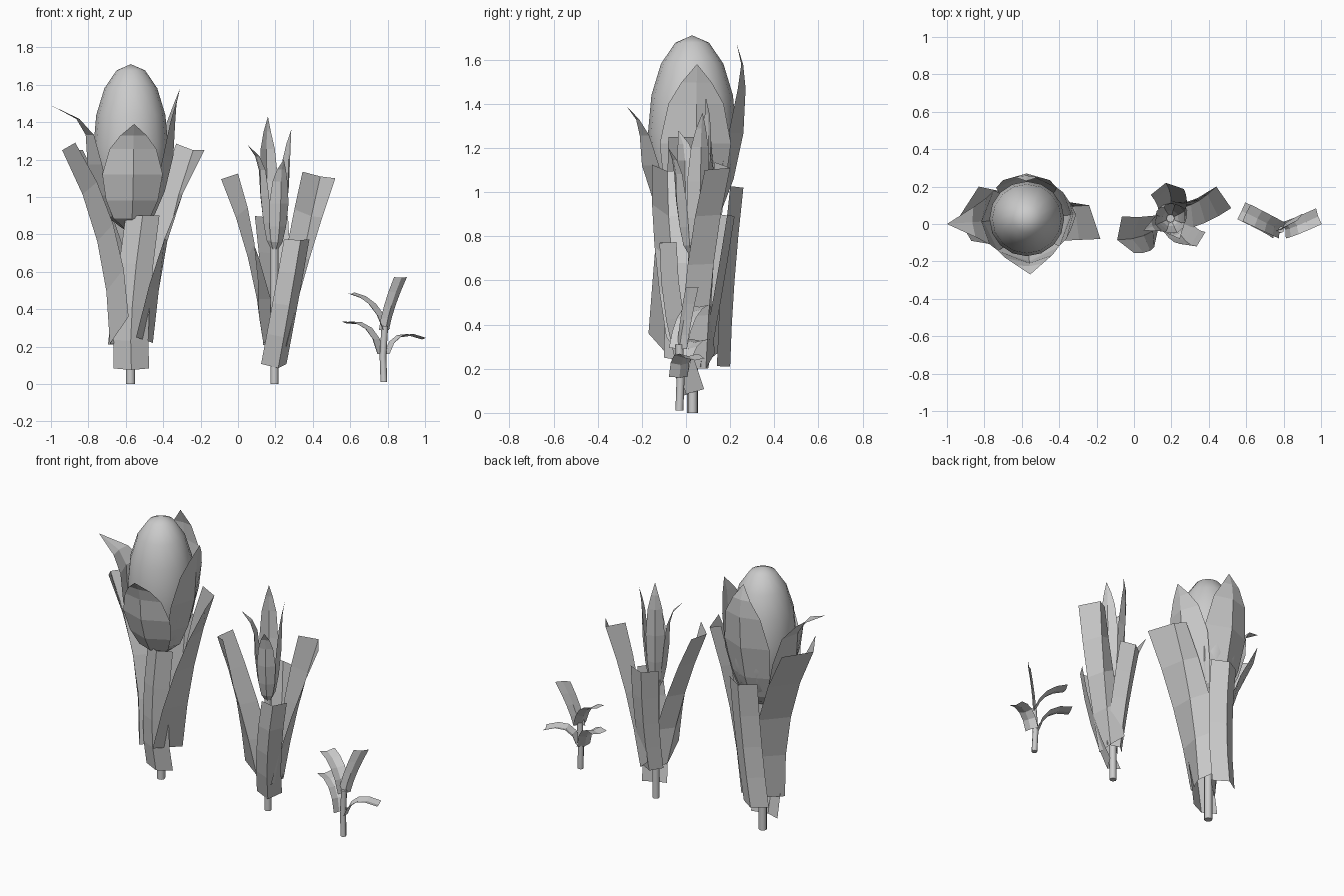
import bpy
import bmesh
from math import sin, cos, radians, atan2, hypot
from mathutils import Vector

cube = bpy.data.objects.get("Cube")
if cube:
    bpy.data.objects.remove(cube, do_unlink=True)

grey = bpy.data.materials.new("plain grey")
grey.use_nodes = True
grey.diffuse_color = (0.6, 0.6, 0.6, 1)
grey.node_tree.nodes["Principled BSDF"].inputs["Base Color"].default_value = (0.6, 0.6, 0.6, 1)


def finish(name, bm, smooth=False):
    mesh = bpy.data.meshes.new(name)
    bm.to_mesh(mesh)
    bm.free()
    for p in mesh.polygons:
        p.use_smooth = smooth
    mesh.materials.append(grey)
    obj = bpy.data.objects.new(name, mesh)
    bpy.context.collection.objects.link(obj)
    return obj


def skin(name, rows, closed=False):
    """Join rows of points into a sheet, or a capped tube when closed."""
    bm = bmesh.new()
    grid = [[bm.verts.new(p) for p in row] for row in rows]
    n = len(rows[0])
    for a, b in zip(grid, grid[1:]):
        for i in range(n if closed else n - 1):
            j = (i + 1) % n
            bm.faces.new((a[i], a[j], b[j], b[i]))
    if closed:
        bm.faces.new(grid[0][::-1])
        bm.faces.new(grid[-1])
    else:
        bmesh.ops.remove_doubles(bm, verts=bm.verts, dist=0.0005)
    return finish(name, bm, closed)


def leaf(name, stem, base, mid, tip, angle, w0, w1, f0, f1):
    """Creased strip following a curve through base, mid and tip."""
    out = Vector((cos(radians(angle)), sin(radians(angle)), 0))
    side = Vector((-out.y, out.x, 0))
    p, q, r = Vector(base), Vector(mid), Vector(tip)
    rows = []
    for k in range(5):
        t = k / 4
        c = p * (1 - t) * (1 - 2 * t) + q * 4 * t * (1 - t) + r * t * (2 * t - 1)
        c = c + Vector(stem)
        run = p * (4 * t - 3) + q * (4 - 8 * t) + r * (4 * t - 1)
        w = w0 + (w1 - w0) * t
        fold = side.cross(run).normalized() * (f0 + (f1 - f0) * t)
        rows.append((c - side * w - fold, c, c + side * w - fold))
    skin(name, rows)


def wrapped_leaf(name, stem, foot, tip, bow):
    """Leaf that wraps the stalk: edge, crease, edge at foot and tip, bowed between."""
    rows = []
    for k in range(5):
        t = k / 4
        shift = Vector(stem) + Vector(bow) * 4 * t * (1 - t)
        rows.append([Vector(a).lerp(Vector(b), t) + shift for a, b in zip(foot, tip)])
    skin(name, rows)


def husk(name, stem, z0, tip, scale):
    """Pointed sheath wrapped round the cob, ending at tip."""
    angle, reach = atan2(tip[1], tip[0]), hypot(tip[0], tip[1])
    flare = 0.24 + 0.27 * (reach / scale - 0.24)
    shape = ((0, 0.04, 0.9), (0.1, 0.13, 0.85), (0.27, 0.185, 0.85), (0.52, 0.23, 0.78),
             (0.76, 0.24, 0.55), (0.89, flare, 0.28), (1, reach / scale, 0))
    rows = []
    for f, r, spread in shape:
        r *= scale
        z = z0 + (tip[2] - z0) * f
        rows.append([Vector((r * cos(angle + s * spread), r * sin(angle + s * spread), z))
                     + Vector(stem) for s in (-1, 0, 1)])
    skin(name, rows)


def stalk(name, path, radius):
    rows = [[(x + radius * cos(radians(a)), y + radius * sin(radians(a)), z)
             for a in range(0, 360, 45)] for x, y, z in path]
    skin(name, rows, True)
    bpy.ops.object.select_all(action='DESELECT')
    obj = bpy.data.objects[name]
    obj.select_set(True)
    bpy.context.view_layer.objects.active = obj
    bpy.ops.object.shade_smooth_by_angle(angle=radians(50))


def cob(name, centre, radius, half):
    bm = bmesh.new()
    bmesh.ops.create_uvsphere(bm, u_segments=16, v_segments=8, radius=1)
    bmesh.ops.scale(bm, vec=(radius, radius, half), verts=bm.verts)
    bmesh.ops.translate(bm, vec=centre, verts=bm.verts)
    finish(name, bm, True)


# Ripe plant
big = (-0.575, 0.03, 0)
stalk("ripe_stalk", [(-0.575, 0.03, 0), (-0.575, 0.03, 0.85)], 0.025)
cob("ripe_cob", (-0.573, 0.028, 1.27), 0.2, 0.44)
for name, tip in (("front", (0.02, -0.3, 1.39)), ("right", (-0.425, -0.03, 1.49)),
                  ("left", (0.265, 0.02, 1.58)), ("back", (0, 0.2, 1.67))):
    husk("ripe_husk_" + name, big, 0.83, tip, 1)
wrapped_leaf("ripe_leaf_right", big,
             ((-0.01, -0.2, 0.36), (-0.11, -0.07, 0.215), (0.035, 0.07, 0.22)),
             ((-0.295, -0.12, 1.29), (-0.365, 0, 1.25), (-0.255, 0.17, 1.25)),
             (0.06, 0, 0.03))
wrapped_leaf("ripe_leaf_left", big,
             ((0, 0.15, 0.3), (0.12, 0.05, 0.22), (0.03, -0.13, 0.25)),
             ((0.245, 0.08, 1.285), (0.335, 0.07, 1.25), (0.395, -0.11, 1.25)),
             (-0.03, 0, 0.03))
leaf("ripe_leaf_back", big, (-0.03, 0.17, 0.21), (0.01, 0.19, 0.6), (0.02, 0.23, 1.02),
     90, 0.09, 0.1, 0.06, 0.06)
leaf("ripe_leaf_front", big, (0.005, -0.06, 0.075), (0.01, -0.11, 0.42), (0.065, -0.14, 0.9),
     -90, 0.095, 0.09, 0.04, 0.04)

# Half-grown plant
young = (0.195, 0.03, 0)
stalk("young_stalk", [(0.195, 0.03, 0), (0.195, 0.03, 0.75)], 0.022)
for name, tip in (("front", (0.05, -0.11, 1.2)), ("right", (-0.145, -0.065, 1.28)),
                  ("left", (0.09, 0.045, 1.36)), ("back", (-0.035, 0.06, 1.43))):
    husk("young_husk_" + name, young, 0.71, tip, 0.35)
wrapped_leaf("young_leaf_right", young,
             ((-0.08, -0.12, 0.345), (-0.06, -0.03, 0.22), (0.03, 0.06, 0.22)),
             ((-0.195, -0.185, 1.125), (-0.285, -0.115, 1.095), (-0.26, 0.01, 1.1)),
             (0.03, -0.02, 0.02))
wrapped_leaf("young_leaf_left", young,
             ((-0.01, 0.1, 0.27), (0.07, 0.06, 0.2), (0.06, -0.06, 0.2)),
             ((0.15, 0.1, 1.135), (0.245, 0.17, 1.11), (0.325, 0.055, 1.1)),
             (-0.005, -0.02, 0.02))
leaf("young_leaf_front", young, (0.02, -0.03, 0.085), (0.08, -0.12, 0.42), (0.14, -0.15, 0.77),
     -65, 0.075, 0.075, 0.06, 0.05)
leaf("young_leaf_back", young, (0, 0.07, 0.2), (0, 0.13, 0.52), (-0.025, 0.19, 0.89),
     100, 0.07, 0.09, 0.05, 0.05)

# Sprout
sprout = (0.78, -0.03, 0)
stalk("sprout_stalk", [(0.78, -0.03, 0.01), (0.775, -0.025, 0.15), (0.785, -0.03, 0.31)], 0.018)
leaf("sprout_leaf_upper_right", sprout, (0, 0, 0.29), (-0.07, 0.035, 0.42), (-0.18, 0.09, 0.48),
     155, 0.045, 0.05, 0.015, 0.01)
leaf("sprout_leaf_lower_right", sprout, (-0.03, 0, 0.16), (-0.09, 0.04, 0.29), (-0.205, 0.1, 0.325),
     155, 0.045, 0.05, 0.015, 0.01)
leaf("sprout_leaf_lower_left", sprout, (0.03, 0, 0.16), (0.09, 0.02, 0.25), (0.205, 0.07, 0.238),
     20, 0.045, 0.045, 0.015, 0.01)
leaf("sprout_leaf_upper_left", sprout, (0.01, 0, 0.29), (0.04, 0.02, 0.42), (0.095, 0.05, 0.57),
     -50, 0.035, 0.045, 0.015, 0.01)
